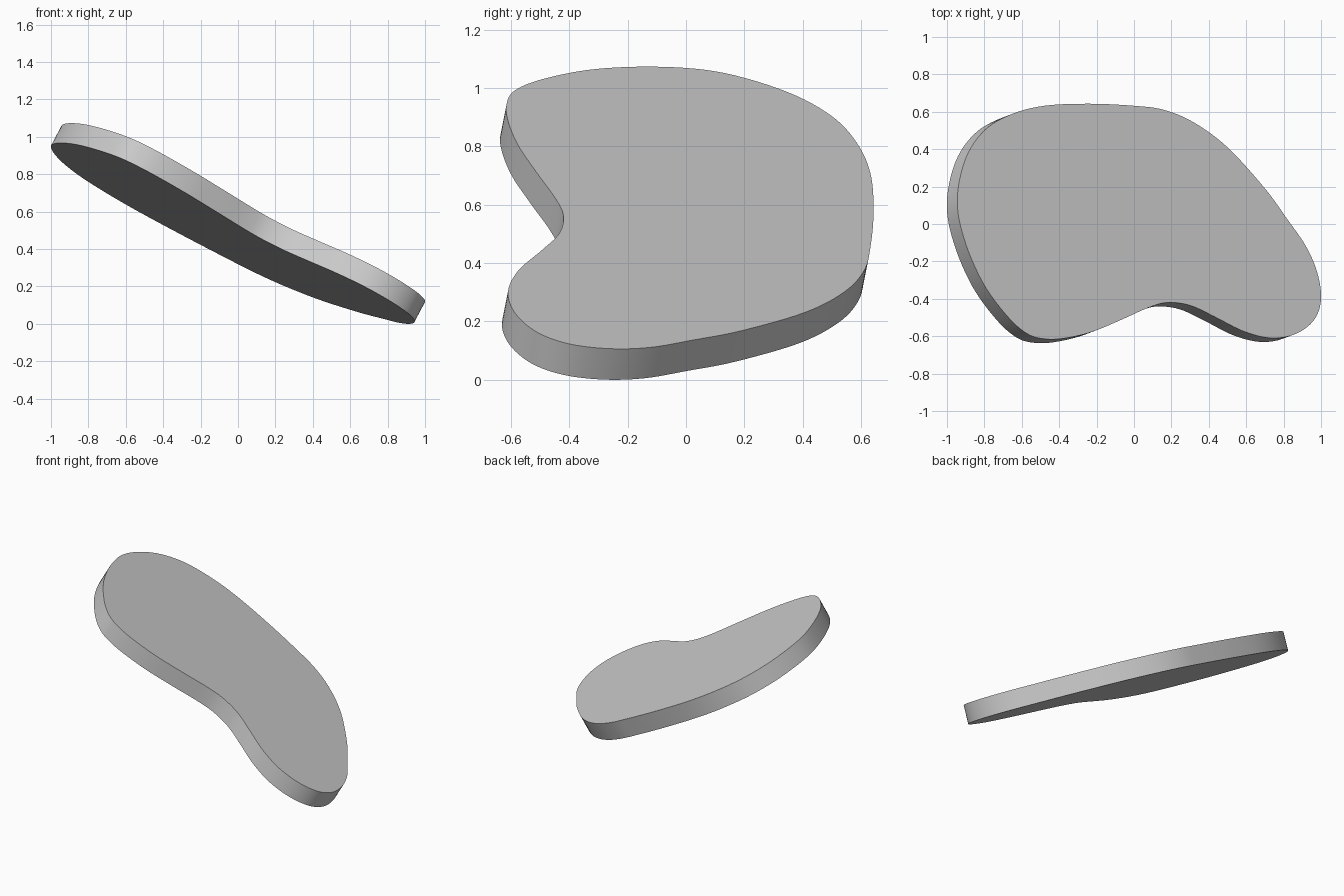
import bpy, bmesh
from mathutils import Vector

if "Cube" in bpy.data.objects:
    bpy.data.objects.remove(bpy.data.objects["Cube"])

# Kidney-shaped outline of the upper face, seen from the top (x, y)
OUTLINE = [
    (1.0, -0.40), (0.98, -0.26), (0.92, -0.12), (0.82, 0.025), (0.70, 0.19), (0.50, 0.41),
    (0.32, 0.543), (0.16, 0.61), (0.0, 0.632), (-0.24, 0.643), (-0.48, 0.632),
    (-0.66, 0.585), (-0.80, 0.50), (-0.90, 0.35), (-0.945, 0.13),
    (-0.908, -0.08), (-0.81, -0.31), (-0.68, -0.49), (-0.57, -0.587),
    (-0.47, -0.615), (-0.36, -0.609), (-0.22, -0.575), (-0.07, -0.513), (0.08, -0.446),
    (0.18, -0.42), (0.30, -0.435), (0.43, -0.495), (0.59, -0.575),
    (0.74, -0.61), (0.87, -0.585), (0.965, -0.51),
]
SLOPE_X, SLOPE_Y, HEIGHT = -0.53, -0.193, 0.561      # plane of the upper face
THICKNESS = Vector((0.056, 0.021, 0.106))            # offset along the plane normal


def smooth_loop(points, steps):
    """Closed Catmull-Rom curve through the points."""
    pts = [Vector(p) for p in points]
    n, out = len(pts), []
    for i in range(n):
        a, b, c, d = (pts[(i + k) % n] for k in (-1, 0, 1, 2))
        for s in range(steps):
            t = s / steps
            out.append(0.5 * (2 * b + (c - a) * t + (2 * a - 5 * b + 4 * c - d) * t ** 2
                              + (3 * b - a - 3 * c + d) * t ** 3))
    return out


# Tilted slab: upper face, lower face and wall
loop = [Vector((p.x, p.y, HEIGHT + SLOPE_X * p.x + SLOPE_Y * p.y))
        for p in smooth_loop(OUTLINE, 6)]
lowest = min(p.z for p in loop) - THICKNESS.z
loop = [p - Vector((0, 0, lowest)) for p in loop]

bm = bmesh.new()
top = [bm.verts.new(p) for p in loop]
bottom = [bm.verts.new(p - THICKNESS) for p in loop]
bm.faces.new(top)
bm.faces.new(bottom[::-1])
for i in range(len(loop)):
    j = (i + 1) % len(loop)
    bm.faces.new((top[i], bottom[i], bottom[j], top[j]))
bmesh.ops.recalc_face_normals(bm, faces=bm.faces)

mesh = bpy.data.meshes.new("kidney_slab")
bm.to_mesh(mesh)
bm.free()
slab = bpy.data.objects.new("kidney_slab", mesh)
bpy.context.collection.objects.link(slab)

# Smooth wall, crisp rims
bpy.context.view_layer.objects.active = slab
slab.select_set(True)
bpy.ops.object.shade_smooth_by_angle(angle=0.6)
